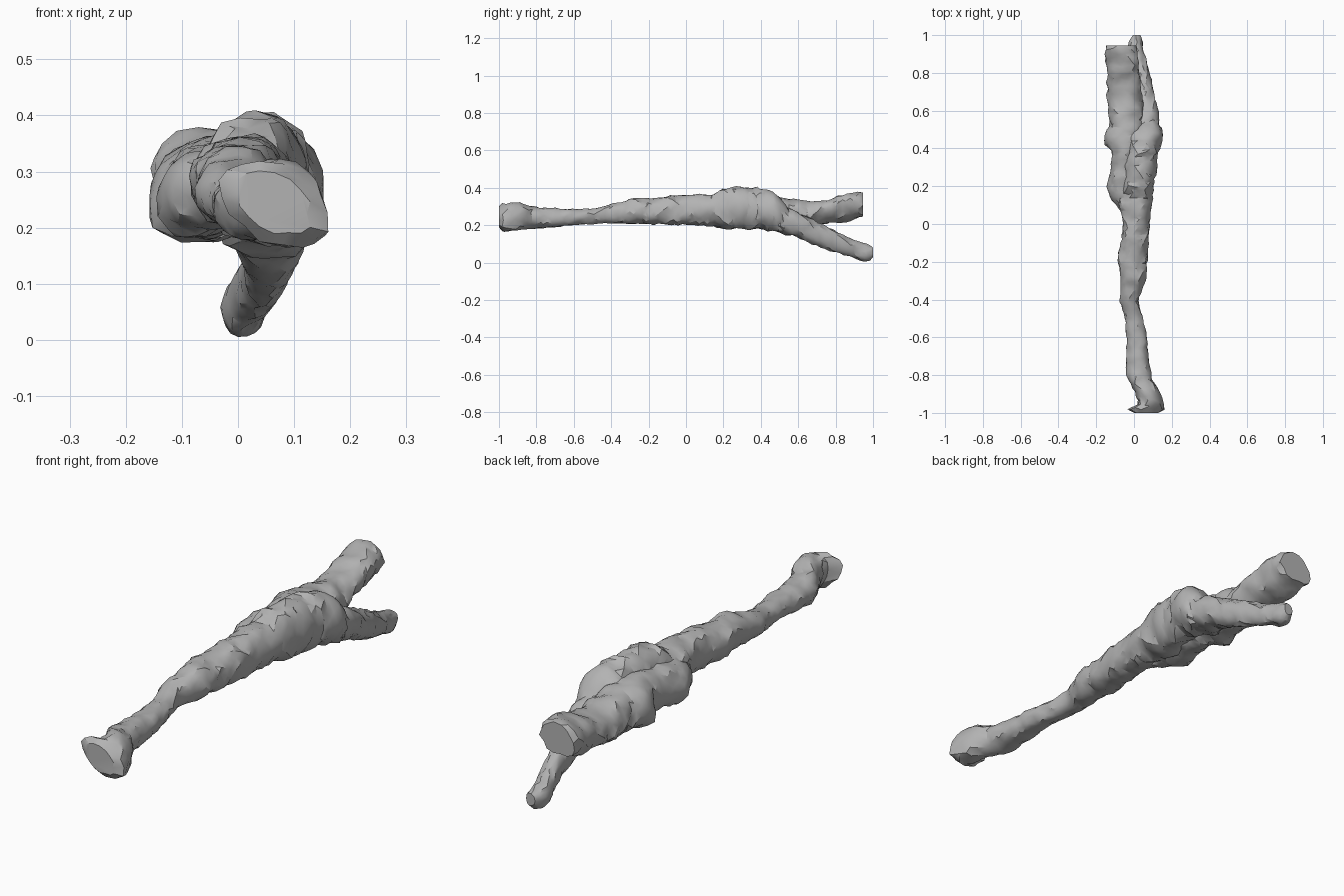
import bpy
import bmesh
import math
from mathutils import Vector, noise

cube = bpy.data.objects.get("Cube")
if cube:
    bpy.data.objects.remove(cube, do_unlink=True)

bark = bpy.data.materials.new("weathered_grey_wood")
bark.use_nodes = True
bark_colour = (0.45, 0.45, 0.45, 1)
bark.diffuse_color = bark_colour
bark.node_tree.nodes["Principled BSDF"].inputs["Base Color"].default_value = bark_colour

SIDES = 16
SPACING = 0.022


def section_at(sections, y):
    """Blend the two neighbouring sections around a length position."""
    for a, b in zip(sections, sections[1:]):
        if y <= b[0]:
            t = (y - a[0]) / (b[0] - a[0])
            return [p + (q - p) * t for p, q in zip(a, b)]
    return sections[-1]


def boxy(v):
    """Push a sine or cosine outwards for a fuller cross-section."""
    return math.copysign(abs(v) ** 0.92, v)


def limb(name, sections, seed, rough=0.15):
    """Loft a knotty tube; a section is y, low x, high x, low z, high z, lean."""
    bm = bmesh.new()
    start, end = sections[0][0], sections[-1][0]
    count = math.ceil((end - start) / SPACING)
    rings = []
    for i in range(count + 1):
        y, x0, x1, z0, z1, lean = section_at(sections, start + (end - start) * i / count)
        ring = []
        for k in range(SIDES):
            a = math.tau * (k + 0.5 * (i % 2)) / SIDES
            c, s = math.cos(a), math.sin(a)
            # Bark ridges run mostly across the grain
            where = Vector((c * 1.3 + seed, y * 17, s * 1.3))
            r = 1 + rough * noise.noise(where) + rough * 0.8 * noise.noise(where * 2.4)
            slip = 0 if i in (0, count) else 0.014 * noise.noise(where * 1.7)
            dx = boxy(c) * r * (x1 - x0) / 2
            dz = boxy(s) * r * (z1 - z0) / 2
            ring.append(bm.verts.new(((x0 + x1) / 2 + dx, y + slip,
                                      (z0 + z1) / 2 + dz + lean * dx)))
        rings.append(ring)
    for i, (a, b) in enumerate(zip(rings, rings[1:])):
        for k in range(SIDES):
            n = (k + 1) % SIDES
            if i % 2:
                bm.faces.new((a[k], a[n], b[n]))
                bm.faces.new((a[k], b[n], b[k]))
            else:
                bm.faces.new((a[k], a[n], b[k]))
                bm.faces.new((a[n], b[n], b[k]))
    bm.faces.new(rings[0])
    bm.faces.new(rings[-1])
    bmesh.ops.recalc_face_normals(bm, faces=bm.faces)
    mesh = bpy.data.meshes.new(name)
    bm.to_mesh(mesh)
    bm.free()
    mesh.materials.append(bark)
    obj = bpy.data.objects.new(name, mesh)
    bpy.context.collection.objects.link(obj)
    return obj


# Trunk: flared cut foot, slim waist, humped shoulder
log = limb("forked_log", [
    (-1, 0, .13, .19, .295, -.3),
    (-.98, -.04, .155, .17, .31, -.3),
    (-.95, .03, .155, .165, .315, -.3),
    (-.9, .01, .145, .175, .32, -.2),
    (-.86, -.01, .12, .18, .31, 0),
    (-.82, -.03, .09, .18, .3, 0),
    (-.75, -.045, .085, .185, .29, 0),
    (-.6, -.035, .07, .2, .285, 0),
    (-.5, -.05, .045, .205, .29, 0),
    (-.4, -.075, .025, .21, .31, 0),
    (-.3, -.07, .06, .21, .34, 0),
    (-.2, -.085, .07, .205, .345, 0),
    (0, -.06, .085, .2, .36, 0),
    (.12, -.08, .095, .2, .36, 0),
    (.2, -.06, .105, .185, .395, 0),
    (.3, -.05, .12, .18, .41, 0),
    (.4, -.045, .135, .185, .395, 0),
    (.47, -.03, .15, .17, .38, 0),
    (.51, 0, .145, .16, .345, 0),
    (.55, .03, .12, .17, .28, 0)], 3)

# Thick branch: side swelling that steps out into a sawn stub
thick_branch = limb("thick_branch", [
    (.06, -.06, 0, .21, .3, 0),
    (.13, -.12, .02, .195, .325, 0),
    (.2, -.145, .03, .185, .34, .1),
    (.3, -.12, .03, .185, .35, .1),
    (.38, -.12, .03, .185, .36, .1),
    (.42, -.155, .03, .18, .36, .1),
    (.47, -.155, .04, .175, .36, .1),
    (.52, -.13, .05, .175, .345, .1),
    (.65, -.14, .04, .19, .325, .1),
    (.75, -.14, .03, .21, .335, .15),
    (.85, -.15, .02, .225, .365, .15),
    (.92, -.155, .015, .235, .375, .15),
    (.945, -.145, .005, .245, .37, .15)], 11)

# Thin branch: drops away from the shoulder to a knobbly tip
thin_branch = limb("thin_branch", [
    (.42, -.04, .12, .19, .3, 0),
    (.5, -.05, .14, .155, .31, 0),
    (.6, -.015, .13, .135, .27, 0),
    (.7, .01, .105, .09, .215, 0),
    (.8, .01, .08, .05, .17, 0),
    (.88, -.015, .06, .035, .125, 0),
    (.93, -.03, .05, .01, .11, 0),
    (.97, -.03, .045, 0, .095, 0),
    (1, -.005, .035, .03, .08, 0)], 23)

# Grow the branches into the trunk as one skin
bpy.ops.object.select_all(action="DESELECT")
log.select_set(True)
bpy.context.view_layer.objects.active = log
for branch in (thick_branch, thin_branch):
    union = log.modifiers.new("join_" + branch.name, "BOOLEAN")
    union.operation = "UNION"
    union.solver = "EXACT"
    union.use_self = True
    union.object = branch
    bpy.ops.object.modifier_apply(modifier=union.name)
    bpy.data.objects.remove(branch, do_unlink=True)
bpy.ops.object.shade_smooth_by_angle(angle=math.radians(30))
